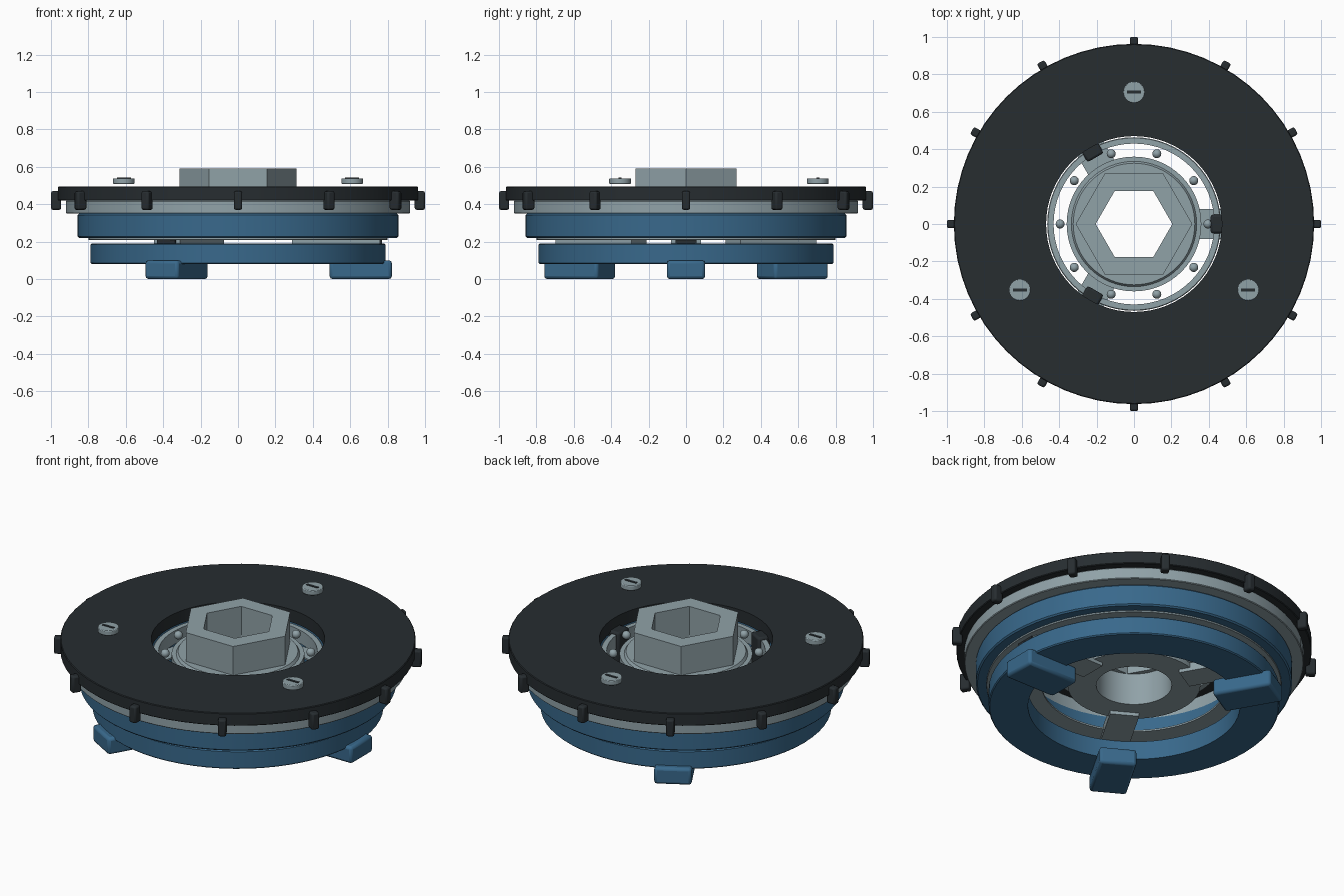
import bpy, bmesh
from math import pi, cos, sin, radians
from mathutils import Matrix

if "Cube" in bpy.data.objects:
    bpy.data.objects.remove(bpy.data.objects["Cube"])


def material(name, rgb):
    m = bpy.data.materials.new(name)
    m.diffuse_color = (*rgb, 1)
    m.use_nodes = True
    m.node_tree.nodes["Principled BSDF"].inputs["Base Color"].default_value = m.diffuse_color
    return m


BLACK = material("black", (0.02, 0.026, 0.03))
BLUE = material("blue", (0.04, 0.14, 0.26))
STEEL = material("steel", (0.28, 0.36, 0.39))


def finish(bm, name, mat, smooth=True, bevel=0.0):
    bmesh.ops.recalc_face_normals(bm, faces=bm.faces[:])
    me = bpy.data.meshes.new(name)
    bm.to_mesh(me)
    bm.free()
    ob = bpy.data.objects.new(name, me)
    bpy.context.collection.objects.link(ob)
    me.materials.append(mat)
    if bevel:
        mod = ob.modifiers.new("bevel", "BEVEL")
        mod.width, mod.segments = bevel, 2
    if smooth:
        bpy.ops.object.select_all(action="DESELECT")
        bpy.context.view_layer.objects.active = ob
        ob.select_set(True)
        bpy.ops.object.shade_smooth_by_angle(angle=radians(30))
    return ob


def lathe(name, profile, mat, n=64, smooth=True):
    """Spin a closed (r, z) profile around the z axis."""
    bm = bmesh.new()
    rings = [[bm.verts.new((r * cos(2 * pi * i / n), r * sin(2 * pi * i / n), z))
              for r, z in profile] for i in range(n)]
    k = len(profile)
    for i in range(n):
        a, b = rings[i], rings[(i + 1) % n]
        for j in range(k):
            bm.faces.new((a[j], b[j], b[(j + 1) % k], a[(j + 1) % k]))
    return finish(bm, name, mat, smooth)


def ring(name, r0, r1, z0, z1, mat, c=0.006, n=64):
    """Ring with a small chamfer on its outer edges."""
    return lathe(name, [(r0, z0), (r1 - c, z0), (r1, z0 + c), (r1, z1 - c),
                        (r1 - c, z1), (r0, z1)], mat, n)


def radial_box(name, angle, r0, r1, width, z0, z1, mat, bevel=0.0):
    """Box lying along a radius at the given angle in degrees."""
    bm = bmesh.new()
    m = (Matrix.Rotation(radians(angle), 4, "Z")
         @ Matrix.Translation(((r0 + r1) / 2, 0, (z0 + z1) / 2))
         @ Matrix.Diagonal((r1 - r0, width, z1 - z0, 1)))
    bmesh.ops.create_cube(bm, size=1, matrix=m)
    return finish(bm, name, mat, bevel > 0, bevel)


# Stacked housing rings
ring("cover_plate", 0.47, 0.963, 0.42, 0.495, BLACK, 0.004)
ring("steel_ring", 0.60, 0.92, 0.35, 0.42, STEEL, 0.004)
ring("upper_blue_ring", 0.60, 0.857, 0.22, 0.35, BLUE, 0.008)
ring("thin_steel_plate", 0.50, 0.80, 0.21, 0.22, STEEL, 0.001)
ring("lower_blue_ring", 0.575, 0.788, 0.08, 0.19, BLUE, 0.006)

# Grip tabs around the cover rim
for i in range(12):
    radial_box(f"rim_tab_{i + 1}", 30 * i, 0.945, 1.0, 0.045, 0.37, 0.47, BLACK, 0.01)

# Hub with round bore, topped by a hollow hex nut
lathe("hub", [(0.205, 0.21), (0.36, 0.21), (0.36, 0.24), (0.33, 0.24), (0.33, 0.36),
              (0.36, 0.36), (0.36, 0.405), (0.335, 0.405), (0.325, 0.42),
              (0.205, 0.42)], STEEL)
lathe("hex_nut", [(0.205, 0.40), (0.312, 0.40), (0.312, 0.592), (0.205, 0.592)],
      STEEL, 6, False)

# Bearing: outer race and balls
ring("outer_race", 0.43, 0.464, 0.34, 0.42, STEEL, 0.004)
bm = bmesh.new()
for i in range(10):
    a = radians(36 * i)
    bmesh.ops.create_uvsphere(bm, u_segments=20, v_segments=12, radius=0.024,
                              matrix=Matrix.Translation((0.395 * cos(a), 0.395 * sin(a), 0.41)))
finish(bm, "bearing_balls", STEEL)

# Three spokes with dark clips and end pads, and three feet
for i in range(3):
    a = 120 * i
    radial_box(f"spoke_{i + 1}", a, 0.29, 0.76, 0.16, 0.19, 0.24, STEEL)
    radial_box(f"race_clip_{i + 1}", a, 0.41, 0.485, 0.10, 0.22, 0.435, BLACK, 0.012)
    radial_box(f"spoke_end_pad_{i + 1}", a, 0.745, 0.77, 0.11, 0.18, 0.23, BLACK)
    radial_box(f"foot_{i + 1}", a, 0.49, 0.823, 0.205, 0.0, 0.10, BLUE, 0.016)

# Screws: heads just above the cover, each with a dark slot along x
for i, deg in enumerate((90, 210, 330)):
    x, y = 0.705 * cos(radians(deg)), 0.705 * sin(radians(deg))
    bm = bmesh.new()
    bmesh.ops.create_cone(bm, cap_ends=True, segments=32, radius1=0.058, radius2=0.058,
                          depth=0.03, matrix=Matrix.Translation((x, y, 0.524)))
    finish(bm, f"screw_head_{i + 1}", STEEL, bevel=0.004)
    bm = bmesh.new()
    bmesh.ops.create_cube(bm, size=1, matrix=Matrix.Translation((x, y, 0.537))
                          @ Matrix.Diagonal((0.075, 0.016, 0.01, 1)))
    finish(bm, f"screw_slot_{i + 1}", BLACK, False)
